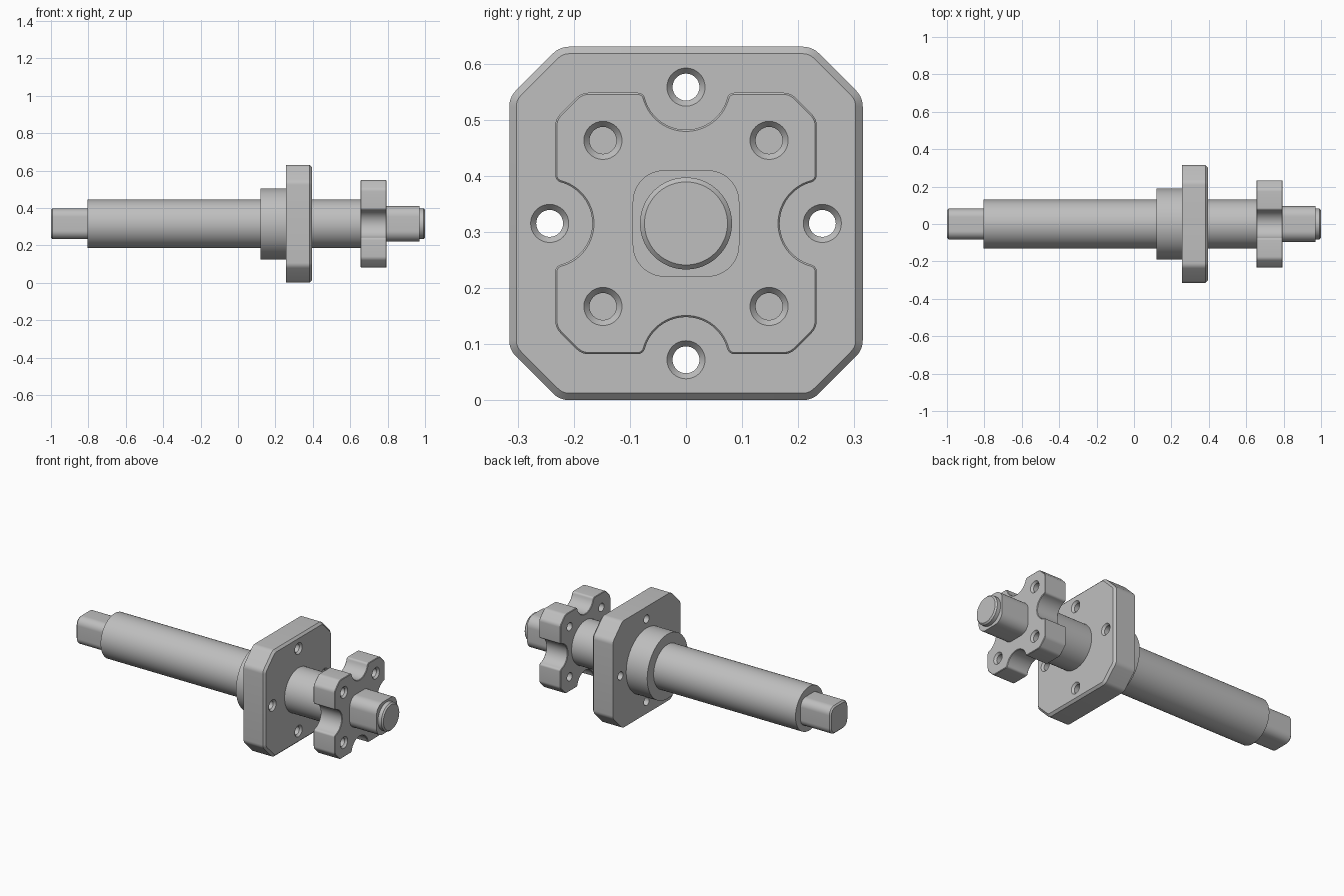
import bpy, bmesh
from math import sin, cos, radians, hypot, atan2, degrees, sqrt, tan

cube = bpy.data.objects.get("Cube")
if cube:
    bpy.data.objects.remove(cube, do_unlink=True)

AXIS_Z = 0.315  # height of the shaft axis

steel = bpy.data.materials.new("grey steel")
steel.use_nodes = True
GREY = (0.52, 0.52, 0.52, 1)
steel.diffuse_color = GREY
steel.node_tree.nodes["Principled BSDF"].inputs["Base Color"].default_value = GREY


def arc(u, v, r, start, end, n):
    angles = [radians(start + (end - start) * i / n) for i in range(n + 1)]
    return [(u + r * cos(a), v + r * sin(a)) for a in angles]


def full_outline(eighth):
    """Complete an eighth, running from the v axis to the diagonal, to a closed outline."""
    quarter = eighth + [(v, u) for u, v in reversed(eighth)]
    points = []
    for _ in range(4):
        points += quarter
        quarter = [(v, -u) for u, v in quarter]
    return [p for i, p in enumerate(points)
            if hypot(p[0] - points[i - 1][0], p[1] - points[i - 1][1]) > 1e-5]


def round_bar(r):
    return full_outline(arc(0, 0, r, 90, 45, 10))


def rounded_square(half, r):
    return full_outline(arc(half - r, half - r, r, 90, 45, 6))


def cut_corner(half, cut, r):
    """Rounded vertex where a straight side meets the diagonal corner cut."""
    return arc(cut - r * tan(radians(22.5)), half - r, r, 90, 45, 5)


def make_object(name, bm):
    bmesh.ops.recalc_face_normals(bm, faces=bm.faces)
    mesh = bpy.data.meshes.new(name)
    bm.to_mesh(mesh)
    bm.free()
    mesh.materials.append(steel)
    obj = bpy.data.objects.new(name, mesh)
    bpy.context.collection.objects.link(obj)
    return obj


def prism(name, outline, x0, x1, chamfer_left=0, chamfer_right=0):
    bm = bmesh.new()
    rings = [[bm.verts.new((x, u, AXIS_Z + v)) for u, v in outline] for x in (x0, x1)]
    caps = [bm.faces.new(ring) for ring in rings]
    for i in range(len(outline)):
        bm.faces.new((rings[0][i - 1], rings[0][i], rings[1][i], rings[1][i - 1]))
    bmesh.ops.recalc_face_normals(bm, faces=bm.faces)
    rims = [list(cap.edges) for cap in caps]
    for rim, size in zip(rims, (chamfer_left, chamfer_right)):
        if size:
            bmesh.ops.bevel(bm, geom=rim, offset=size, segments=1, affect='EDGES')
    return make_object(name, bm)


def drill(plate, centres, x0, x1, r=0.024, rim=0.034, depth=0.012):
    """Cut through holes, countersunk on the right-hand face."""
    bm = bmesh.new()
    profile = [(x0 - 0.02, r), (x1 - depth, r), (x1, rim), (x1 + 0.02, rim)]
    for u, v in centres:
        rings = [[bm.verts.new((x, u + p, AXIS_Z + v + q))
                  for p, q in arc(0, 0, radius, 0, 348.75, 31)] for x, radius in profile]
        bm.faces.new(rings[0])
        bm.faces.new(rings[-1])
        for a, b in zip(rings, rings[1:]):
            for i in range(len(a)):
                bm.faces.new((a[i - 1], a[i], b[i], b[i - 1]))
    cutter = make_object("hole_cutter", bm)
    cutter.hide_render = True
    mod = plate.modifiers.new("holes", 'BOOLEAN')
    mod.object = cutter
    mod.operation = 'DIFFERENCE'
    mod.solver = 'EXACT'
    bpy.context.view_layer.objects.active = plate
    bpy.ops.object.modifier_apply(modifier=mod.name)
    bpy.data.objects.remove(cutter, do_unlink=True)


# Shaft sections and collar
parts = [
    prism("square_drive_end", rounded_square(0.082, 0.045), -1, -0.8, chamfer_left=0.008),
    prism("main_shaft", round_bar(0.13), -0.805, 0.66),
    prism("collar", round_bar(0.19), 0.12, 0.26),
    prism("end_shaft", rounded_square(0.095, 0.057), 0.79, 0.97),
    prism("shaft_tip", round_bar(0.082), 0.965, 1, chamfer_right=0.008),
]

# Square flange with cut corners and four holes
F0, F1, BOLT = 0.257, 0.395, 0.243
flange = prism("flange", full_outline(cut_corner(0.315, 0.225, 0.04)), F0, F1,
               chamfer_right=0.0125)
drill(flange, [(BOLT, 0), (-BOLT, 0), (0, BOLT), (0, -BOLT)], F0, F1)

# Notched plate: round notches blend into the sides through a small lip
P0, P1, HALF, NOTCH, LIP = 0.655, 0.795, 0.233, 0.076, 0.013
drop = BOLT - (HALF - LIP)
lip_u = sqrt((NOTCH + LIP) ** 2 - drop ** 2)
touch = degrees(atan2(drop, lip_u))
eighth = (arc(0, BOLT, NOTCH, -90, -touch, 14)
          + arc(lip_u, HALF - LIP, LIP, 180 - touch, 90, 6)
          + cut_corner(HALF, 0.186, 0.03))
plate = prism("notched_plate", full_outline(eighth), P0, P1, 0.003, 0.003)
S = 0.148
drill(plate, [(a, b) for a in (-S, S) for b in (-S, S)], P0, P1)
parts += [flange, plate]

# Smooth round surfaces, crisp edges
bpy.ops.object.select_all(action='DESELECT')
for part in parts:
    part.select_set(True)
bpy.context.view_layer.objects.active = parts[0]
bpy.ops.object.shade_smooth_by_angle(angle=radians(25))
